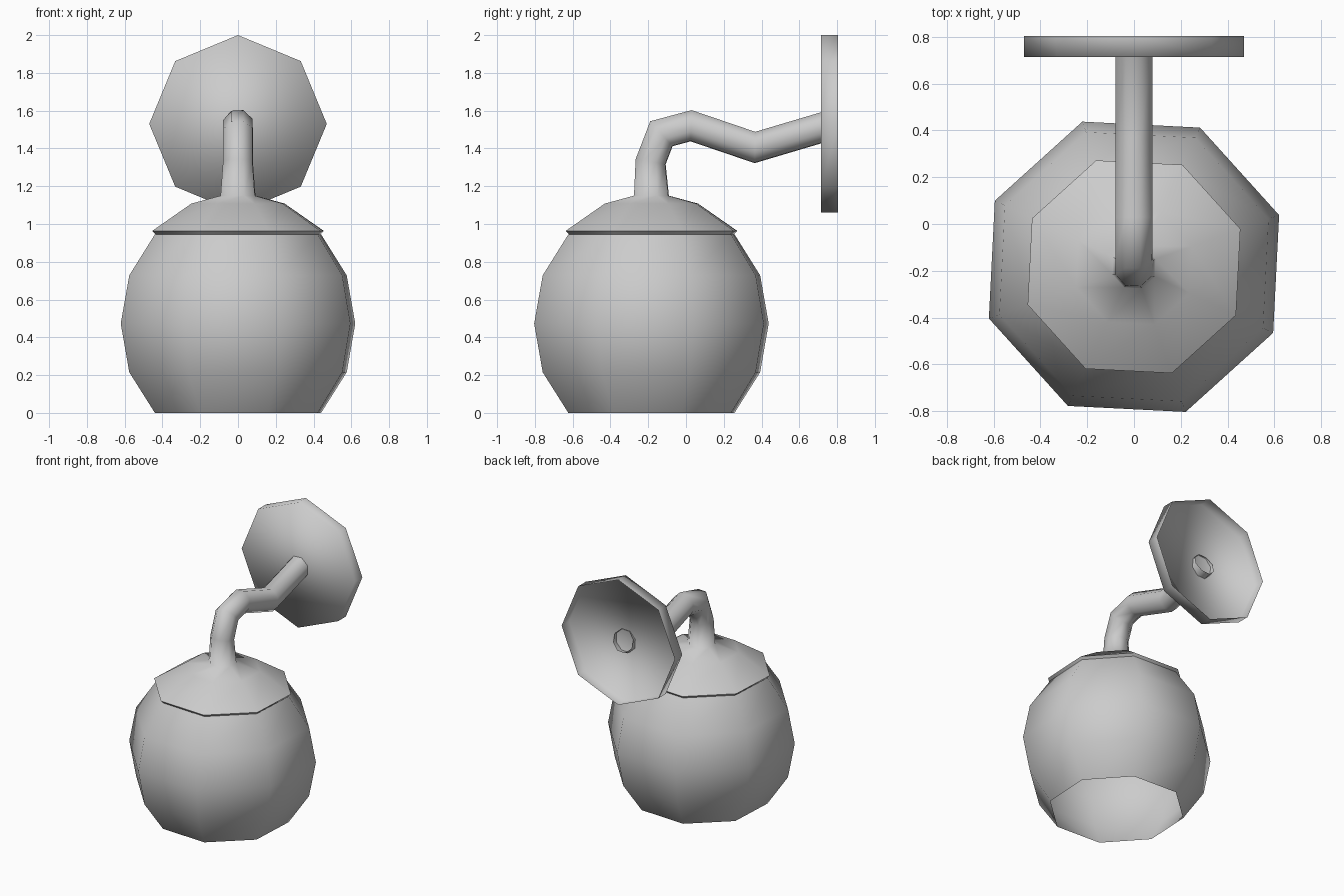
import bpy, bmesh, math
from mathutils import Vector

if "Cube" in bpy.data.objects:
    bpy.data.objects.remove(bpy.data.objects["Cube"])

SIDES = 8
CY = -0.183                  # depth position of the globe axis
TURN = math.radians(19.6)    # slight twist of the globe and arm

grey = bpy.data.materials.new("light_grey")
grey.diffuse_color = (0.6, 0.6, 0.6, 1)
grey.use_nodes = True
grey.node_tree.nodes["Principled BSDF"].inputs["Base Color"].default_value = grey.diffuse_color


def ring(bm, center, u, v, r, turn):
    """Octagon of vertices around center, spanned by u and v."""
    angles = [turn + math.tau * i / SIDES for i in range(SIDES)]
    return [bm.verts.new(center + r * (math.cos(a) * u + math.sin(a) * v)) for a in angles]


def bridge(bm, rings):
    for a, b in zip(rings, rings[1:]):
        for i in range(SIDES):
            j = (i + 1) % SIDES
            bm.faces.new((a[i], a[j], b[j], b[i]))


def finish(bm, name, angle):
    mesh = bpy.data.meshes.new(name)
    bm.to_mesh(mesh)
    bm.free()
    mesh.materials.append(grey)
    ob = bpy.data.objects.new(name, mesh)
    bpy.context.collection.objects.link(ob)
    bpy.ops.object.select_all(action='DESELECT')
    ob.select_set(True)
    bpy.context.view_layer.objects.active = ob
    bpy.ops.object.shade_smooth_by_angle(angle=math.radians(angle))
    return ob


X, Y, Z = Vector((1, 0, 0)), Vector((0, 1, 0)), Vector((0, 0, 1))


def lathe(bm, profile):
    return [ring(bm, Vector((0, CY, z)), X, Y, r, TURN) for r, z in profile]


# Globe shade, open at the bottom
bm = bmesh.new()
bridge(bm, lathe(bm, [(0.467, 0), (0.611, 0.215), (0.659, 0.473), (0.611, 0.728), (0.467, 0.945)]))
finish(bm, "globe_shade", 60)

# Cap with a small lip, running on into the bent arm
bm = bmesh.new()
rings = lathe(bm, [(0.455, 0.937), (0.483, 0.963), (0.262, 1.108), (0.098, 1.15)])
path = [Vector((0, y, z)) for y, z in
        [(CY, 1.15), (-0.187, 1.33), (-0.13, 1.478), (0.027, 1.52),
         (0.365, 1.405), (0.745, 1.518)]]
for i in range(1, len(path)):
    before = (path[i] - path[i - 1]).normalized()
    after = (path[i + 1] - path[i]).normalized() if i + 1 < len(path) else before
    t = (before + after).normalized()
    stretch = 1 / t.dot(before)          # mitre the bend
    rings.append(ring(bm, path[i], X, Vector((0, t.z, -t.y)) * stretch, 0.084, TURN))
bridge(bm, rings)
finish(bm, "cap_and_arm", 80)

# Wall plate: shallow cup, open at the back
bm = bmesh.new()
plate = [ring(bm, Vector((0, y, 1.53)), X, Z, 0.47, 0) for y in (0.715, 0.805)]
bridge(bm, plate)
bm.faces.new(plate[0])
bmesh.ops.recalc_face_normals(bm, faces=bm.faces)
# open cup: the front disc must face forward
disc = max(bm.faces, key=lambda f: f.calc_area())
if disc.normal.y > 0:
    bmesh.ops.reverse_faces(bm, faces=bm.faces)
finish(bm, "wall_plate", 100)
